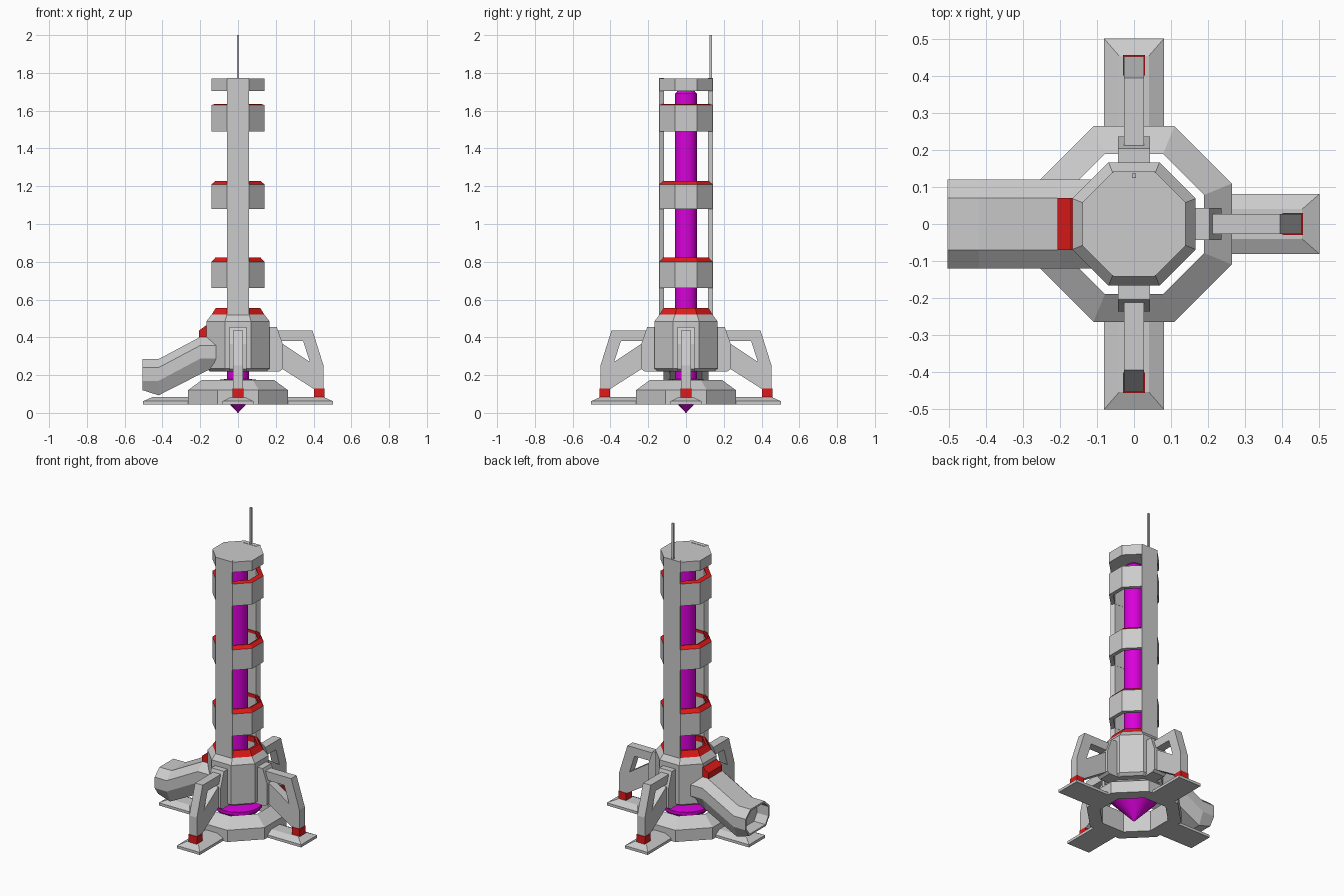
import bpy, bmesh
from math import cos, sin, pi, radians
from mathutils import Matrix

if "Cube" in bpy.data.objects:
    bpy.data.objects.remove(bpy.data.objects["Cube"])


def material(name, color):
    m = bpy.data.materials.new(name)
    m.diffuse_color = color
    m.use_nodes = True
    m.node_tree.nodes["Principled BSDF"].inputs["Base Color"].default_value = m.diffuse_color
    return m


RED = material("red_trim", (0.75, 0.01, 0.01, 1))
MAGENTA = material("magenta_core", (0.7, 0.0, 0.7, 1))


def finish(name, bm, mat=None, angle=0):
    bmesh.ops.recalc_face_normals(bm, faces=bm.faces[:])
    bmesh.ops.rotate(bm, verts=bm.verts[:], cent=(0, 0, 0),
                     matrix=Matrix.Rotation(radians(angle), 3, 'Z'))
    me = bpy.data.meshes.new(name)
    bm.to_mesh(me)
    bm.free()
    ob = bpy.data.objects.new(name, me)
    bpy.context.collection.objects.link(ob)
    if mat:
        me.materials.append(mat)
    return ob


def loft(bm, loops, closed=False):
    """Skin vertex loops; cap the ends unless the loft closes on itself."""
    rows = [[bm.verts.new(p) for p in lp] for lp in loops]
    n = len(rows[0])
    pairs = list(zip(rows, rows[1:])) + ([(rows[-1], rows[0])] if closed else [])
    for a, b in pairs:
        for i in range(n):
            j = (i + 1) % n
            bm.faces.new((a[i], a[j], b[j], b[i]))
    if not closed:
        return bm.faces.new(rows[0]), bm.faces.new(rows[-1])


def lathe(name, profile, mat=None, closed=False, sides=8):
    """Turn (apothem, z) points into an n-sided body with flats on the axes."""
    bm = bmesh.new()
    k = 1 / cos(pi / sides)
    loft(bm, [[(r * k * cos(2 * pi * (i + .5) / sides),
                r * k * sin(2 * pi * (i + .5) / sides), z) for i in range(sides)]
              for r, z in profile], closed)
    return finish(name, bm, mat)


def prism(name, pts, half, mat=None, angle=0):
    """Extrude an (x, z) outline across y, then turn it about z."""
    bm = bmesh.new()
    loft(bm, [[(x, y, z) for x, z in pts] for y in (-half, half)])
    return finish(name, bm, mat, angle)


def smooth(ob):
    bpy.ops.object.select_all(action='DESELECT')
    ob.select_set(True)
    bpy.context.view_layer.objects.active = ob
    bpy.ops.object.shade_smooth_by_angle()


# Base ring and main octagonal body with open neck
lathe("base_ring", [(.265, .045), (.265, .12), (.19, .175), (.19, .045)], closed=True)
lathe("body", [(.15, .22), (.167, .235), (.167, .485), (.14, .52), (.105, .52), (.105, .44)])
lathe("neck_trim", [(.14, .52), (.118, .555), (.105, .555), (.105, .52)], RED, closed=True)

# Glowing core and drill tip
smooth(lathe("core_column", [(.058, .16), (.058, 1.69), (.04, 1.71)], MAGENTA, sides=24))
smooth(lathe("drill_tip", [(.001, 0), (.14, .15), (.14, .17), (.058, .18)], MAGENTA, sides=24))

# Tower bands with red upper trim
for i, (z0, z1, h) in enumerate([(.66, .80, .022), (1.08, 1.21, .018), (1.49, 1.63, .006)]):
    lathe(f"tower_band_{i}", [(.14, z0), (.14, z1), (.115, z1), (.115, z0)], closed=True)
    lathe(f"band_trim_{i}", [(.14, z1), (.12, z1 + h), (.112, z1 + h), (.112, z1)],
          RED, closed=True)
lathe("tower_cap", [(.14, 1.705), (.14, 1.77)])

# Front and back pillars, tapered in plan
for label, ang in (("front", 180), ("back", 0)):
    plan = [(-.058, .142), (.058, .142), (.046, .116), (-.046, .116)]
    bm = bmesh.new()
    loft(bm, [[(x, y, z) for x, y in plan] for z in (.5, 1.772)])
    finish(f"{label}_pillar", bm, angle=ang)

# Antenna
bm = bmesh.new()
bmesh.ops.create_cube(bm, size=1, matrix=Matrix.Translation((0, .131, 1.88))
                      @ Matrix.Diagonal((.012, .012, .24, 1)))
finish("antenna", bm)

# Ground plates on all four sides
for i in range(4):
    bm = bmesh.new()
    loft(bm, [[(x0, -w, z), (x1, -w, z), (x1, w, z), (x0, w, z)]
              for x0, x1, w, z in [(.22, .502, .081, .045), (.22, .502, .081, .062),
                                   (.22, .455, .04, .083)]])
    finish(f"ground_plate_{i}", bm, angle=90 * i)

# Legs on three sides: bracket, open frame, red ankle
bracket = [(.14, .22), (.14, .455), (.205, .455), (.237, .365), (.237, .232), (.22, .22)]
frame = [(.20, .435), (.395, .435), (.453, .25), (.453, .125), (.404, .125),
         (.22, .242), (.22, .377), (.38, .27), (.345, .38), (.20, .38)]
ankle = [(.402, .07), (.457, .07), (.457, .13), (.402, .13)]
for label, ang in (("right", 0), ("back", 90), ("front", -90)):
    prism(f"{label}_leg_bracket", bracket, .044, angle=ang)
    prism(f"{label}_leg", frame, .027, angle=ang)
    prism(f"{label}_ankle", ankle, .03, RED, ang)

# Exhaust duct on the left, with a recessed mouth
bm = bmesh.new()
loops = []
for x, lo, hi in [(-.505, .12, .285), (-.42, .093, .285), (-.2, .205, .402), (-.1, .255, .402)]:
    side = [(.07, hi), (.12, hi - .045), (.12, hi - .115), (.085, lo)]
    loops.append([(x, y, z) for y, z in side] + [(x, -y, z) for y, z in reversed(side)])
mouth, _ = loft(bm, loops)
bmesh.ops.recalc_face_normals(bm, faces=bm.faces[:])
bmesh.ops.inset_region(bm, faces=[mouth], thickness=.012)
deep = bmesh.ops.extrude_face_region(bm, geom=[mouth])
bmesh.ops.translate(bm, vec=(.08, 0, 0),
                    verts=[v for v in deep["geom"] if isinstance(v, bmesh.types.BMVert)])
if mouth.is_valid:
    bmesh.ops.delete(bm, geom=[mouth], context='FACES_ONLY')
finish("exhaust_duct", bm)
prism("duct_latch", [(-.207, .395), (-.207, .435), (-.17, .463), (-.16, .463), (-.16, .395)],
      .07, RED)
